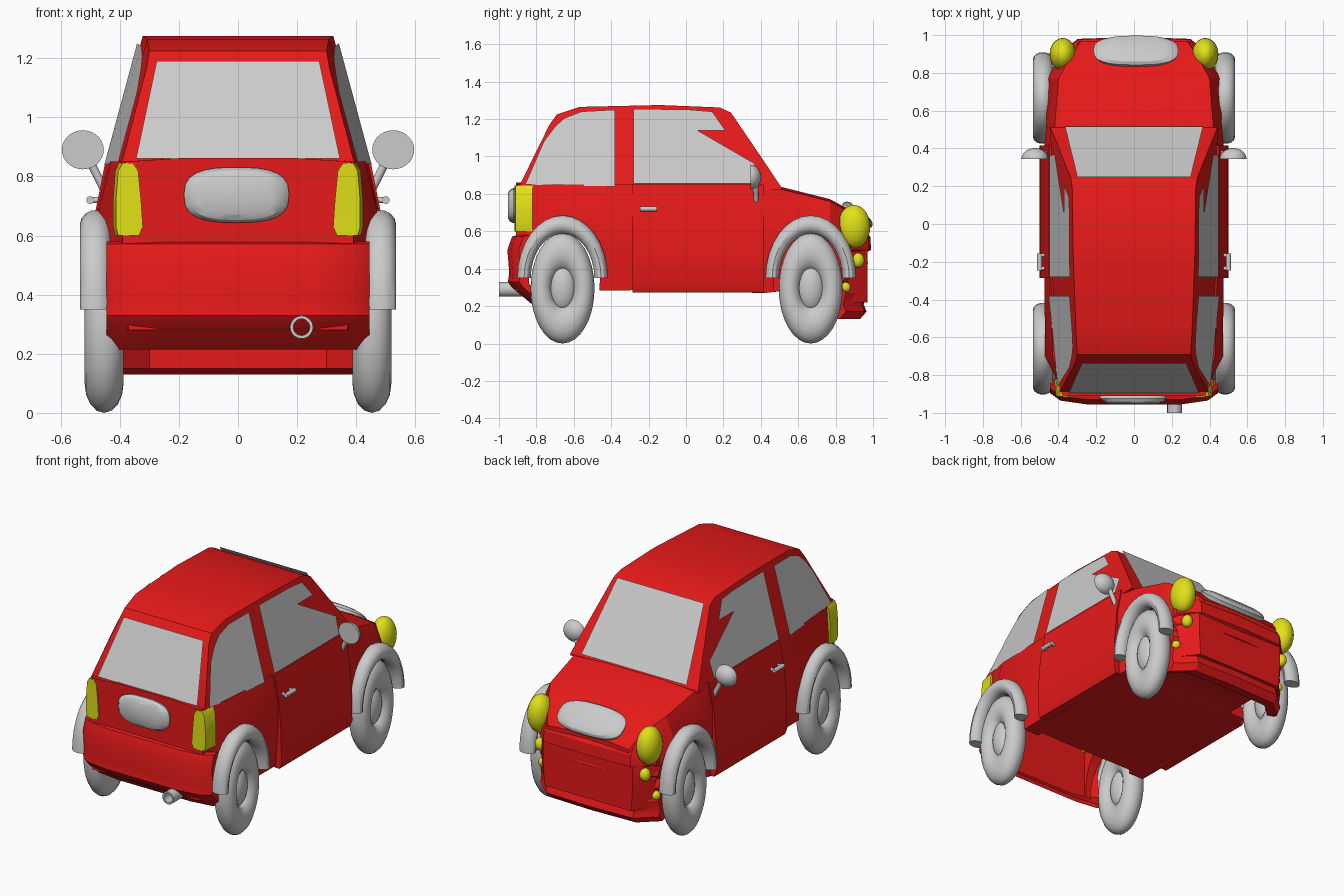
import bpy, bmesh
from math import sin, cos, pi, radians
from mathutils import Vector, Matrix

if "Cube" in bpy.data.objects:
    bpy.data.objects.remove(bpy.data.objects["Cube"])


def material(name, rgb):
    m = bpy.data.materials.new(name)
    m.diffuse_color = (*rgb, 1)
    m.use_nodes = True
    m.node_tree.nodes["Principled BSDF"].inputs["Base Color"].default_value = m.diffuse_color
    return m


RED = material("red_paint", (0.8, 0.01, 0.01))
YELLOW = material("yellow_lamp", (0.75, 0.75, 0.01))


def finish(bm, name, mat=None, smooth=30):
    bmesh.ops.recalc_face_normals(bm, faces=bm.faces)
    me = bpy.data.meshes.new(name)
    bm.to_mesh(me)
    bm.free()
    ob = bpy.data.objects.new(name, me)
    bpy.context.collection.objects.link(ob)
    if mat:
        me.materials.append(mat)
    if smooth:
        bpy.ops.object.select_all(action='DESELECT')
        ob.select_set(True)
        bpy.context.view_layer.objects.active = ob
        bpy.ops.object.shade_smooth_by_angle(angle=radians(smooth))
    return ob


def loft(name, rings, mat=None, smooth=30):
    """Skin closed rings of equal length and cap both ends."""
    bm = bmesh.new()
    vs = [[bm.verts.new(p) for p in r] for r in rings]
    n = len(vs[0])
    for a, b in zip(vs, vs[1:]):
        for i in range(n):
            j = (i + 1) % n
            bm.faces.new((a[i], a[j], b[j], b[i]))
    bm.faces.new(vs[0])
    bm.faces.new(vs[-1])
    return finish(bm, name, mat, smooth)


def mirrored(half):
    """Close a half cross-section across x = 0."""
    return half + [(-x, y, z) for x, y, z in reversed(half)]


def ball(name, loc, scale, mat=None, flat_back=False):
    bm = bmesh.new()
    bmesh.ops.create_uvsphere(bm, u_segments=24, v_segments=14, radius=1)
    if flat_back:
        geom = bm.verts[:] + bm.edges[:] + bm.faces[:]
        cut = bmesh.ops.bisect_plane(bm, geom=geom, plane_co=(0, 0.001, 0), plane_no=(0, 1, 0), clear_inner=True)
        bmesh.ops.holes_fill(bm, edges=[e for e in bm.edges if e.is_boundary])
    bmesh.ops.scale(bm, vec=scale, verts=bm.verts)
    bmesh.ops.translate(bm, vec=loc, verts=bm.verts)
    return finish(bm, name, mat)


def tube(name, a, b, r, mat=None, bore=0):
    """Round bar from a to b, optionally with a hollow start."""
    a, b = Vector(a), Vector(b)
    q = (b - a).to_track_quat('Z', 'Y')
    steps = [(a, r), (b, r)]
    if bore:
        steps = [(a + (b - a) * 0.8, bore), (a, bore)] + steps
    return loft(name, [[p + q @ Vector((k * cos(t * pi / 10), k * sin(t * pi / 10), 0))
                        for t in range(20)] for p, k in steps], mat)


def pad(name, loc, sx, sy, depth, tilt):
    """Rounded oval plate facing its local z."""
    m = Matrix.Translation(loc) @ Matrix.Rotation(tilt, 4, 'X')
    sgn = lambda v: (abs(v) ** 0.72) * (1 if v >= 0 else -1)
    rings = [[m @ Vector((sx * k * sgn(cos(i * pi / 12)), sy * k * sgn(sin(i * pi / 12)), h * depth))
              for i in range(24)] for k, h in ((0.95, -0.6), (1, 0.2), (0.9, 0.7), (0.7, 1))]
    return loft(name, rings)


def pane(name, pts):
    bm = bmesh.new()
    bm.faces.new([bm.verts.new(p) for p in pts])
    return finish(bm, name, None, 0)


def carve(target, cutter):
    m = target.modifiers.new("cut", 'BOOLEAN')
    m.operation = 'DIFFERENCE'
    m.solver = 'EXACT'
    m.object = cutter
    bpy.context.view_layer.objects.active = target
    bpy.ops.object.modifier_apply(modifier=m.name)
    bpy.data.objects.remove(cutter)


# Lower body: y, width at bottom / middle / top, bottom z, top z
stations = [(-0.91, .37, .39, .38, .28, .85), (-0.82, .39, .41, .40, .28, .85),
            (-0.70, .45, .47, .43, .28, .85), (-0.28, .46, .475, .44, .285, .85),
            (0.42, .46, .475, .44, .27, .85), (0.51, .44, .465, .42, .28, .825),
            (0.77, .42, .46, .40, .28, .76), (0.88, .37, .39, .34, .22, .70),
            (0.97, .30, .31, .28, .22, .60)]
body = loft("body", [mirrored([(wb, y, zb), (wm, y, zb + (zt - zb) * .4), (wm, y, zb + (zt - zb) * .72),
                               (wt, y, zt), (wt * .5, y, zt + .012)])
                     for y, wb, wm, wt, zb, zt in stations], RED)

# Wheel openings and the open rear underside
WHEELS = (-0.66, 0.667)
for s in (-1, 1):
    for yw in WHEELS:
        carve(body, loft("arch_cutter", [[(s * x, yw + .2 * cos(i * pi / 16), .34 + .29 * sin(i * pi / 16))
                                          for i in range(32)] for x in (.34, .7)], None, 0))
carve(body, loft("underside_cutter", [[(x, -.87, .1), (x, -.43, .1), (x, -.43, .7), (x, -.87, .7)]
                                      for x in (-.35, .35)], None, 0))


# Cabin with roof, narrowing upward and toward the tail
def cabin_w(y, z):
    return .44 - .27 * (z - .84) - .045 * min(1, max(0, (-.45 - y) / .3))


roof = [(-.89, .845), (-.73, 1.17), (-.69, 1.225), (-.57, 1.265), (-.14, 1.275), (.18, 1.262),
        (.24, 1.235), (.41, .985), (.51, .835)]
loft("cabin", [mirrored([(cabin_w(y, .82), y, .82), (cabin_w(y, z), y, z)]) for y, z in roof], RED)

# Windows
pane("rear_window", [(-.345, -.895, .86), (.345, -.895, .86), (.275, -.735, 1.19), (-.275, -.735, 1.19)])
pane("windshield", [(-.365, .515, .85), (.365, .515, .85), (.3, .25, 1.245), (-.3, .25, 1.245)])
rear_side = [(-.86, .85), (-.76, 1.08), (-.7, 1.16), (-.65, 1.205), (-.56, 1.24), (-.38, 1.25), (-.38, .84)]
front_side = [(-.28, .855), (.36, .855), (.37, .96), (.06, 1.14), (.21, 1.14), (.14, 1.24), (.02, 1.25), (-.28, 1.255)]
for s in (-1, 1):
    for name, pts in (("rear_side_window", rear_side), ("front_side_window", front_side)):
        pane(name, [(s * (cabin_w(y, z) + .012), y, z) for y, z in pts])

# Rear bumper, wrapping forward at the ends
rb = [(-.90, .58), (-.93, .572), (-.955, .5), (-.945, .38), (-.952, .33), (-.93, .3), (-.83, .215), (-.82, .235),
      (-.90, .32)]
loft("rear_bumper", [[(x, y + d, z) for y, z in rb]
                     for x, d in ((-.445, .06), (-.39, .02), (-.25, 0), (.25, 0), (.39, .02), (.445, .06))], RED)

# Front bumper with slatted grille
fb = [(.85, .62), (.95, .62), (.985, .57), (.99, .5), (.95, .48), (.975, .43), (.94, .4), (.965, .35), (.935, .32),
      (.965, .27), (.95, .21), (.965, .17), (.93, .13), (.85, .15)]
loft("front_bumper", [[(x, y + d, z) for y, z in fb]
                      for x, d in ((-.41, -.11), (-.3, -.01), (0, 0), (.3, -.01), (.41, -.11))], RED)

# Oval plates on hood and tail
pad("hood_grille", (.01, .915, .685), .225, .1, .03, radians(-40))
pad("tail_plate", (-.005, -.915, .737), .178, .094, .038, radians(90))

tube("exhaust_pipe", (.215, -1, .29), (.215, -.85, .29), .039, None, .028)

for s in (-1, 1):
    # Door skin, flared at the sill
    door = [(.43, .275), (.485, .272), (.5, .31), (.497, .5), (.483, .68), (.449, .85), (.43, .85)]
    loft("door", [[(s * x, y, z) for x, z in door] for y in (-.285, .415)], RED)
    # Door handle
    for y in (-.235, -.165):
        tube("handle_post", (s * .465, y, .72), (s * .5, y, .72), .01)
    tube("door_handle", (s * .5, -.245, .72), (s * .5, -.155, .72), .013)
    # Mirror
    ball("mirror", (s * .525, .345, .89), (.071, .057, .066), None, True)
    tube("mirror_stalk", (s * .455, .375, .76), (s * .505, .372, .86), .014)
    # Lamps
    ball("headlight", (s * .377, .898, .625), (.07, .087, .116), YELLOW)
    ball("fog_lamp", (s * .362, .92, .445), (.032, .034, .04), YELLOW)
    ball("lower_lamp", (s * .392, .855, .30), (.026, .026, .028), YELLOW)
    loft("tail_light", [[(s * a, -.918, z), (s * b, -.912, z), (s * (b + .01), -.82, z), (s * a, -.82, z)]
                        for z, a, b in ((.6, .335, .405), (.63, .322, .413), (.72, .328, .413),
                                        (.82, .338, .405), (.845, .355, .39))], YELLOW)
    for yw in WHEELS:
        # Fender: half hoop of round section
        hoop = []
        for i in range(17):
            c, t = cos(i * pi / 16), sin(i * pi / 16)
            hoop.append([(s * (.483 + .052 * cos(k * pi / 7)), yw + (.206 + .037 * sin(k * pi / 7)) * c,
                          .35 + (.286 + .05 * sin(k * pi / 7)) * t) for k in range(14)])
        loft("fender", hoop)
        # Tyre and hub, taller than long
        loops = 32
        bm = bmesh.new()
        grid = [[bm.verts.new((s * .453 + .066 * cos(k * pi / 8),
                               yw + .58 * (.195 + .1 * sin(k * pi / 8)) * cos(2 * pi * i / loops),
                               .295 + (.195 + .1 * sin(k * pi / 8)) * sin(2 * pi * i / loops))) for k in range(16)]
                for i in range(loops)]
        for i in range(loops):
            a, b = grid[i], grid[(i + 1) % loops]
            for k in range(16):
                bm.faces.new((a[k], a[k - 1], b[k - 1], b[k]))
        finish(bm, "tyre", None, 40)
        ball("hub", (s * .453, yw, .3), (.055, .074, .125))
